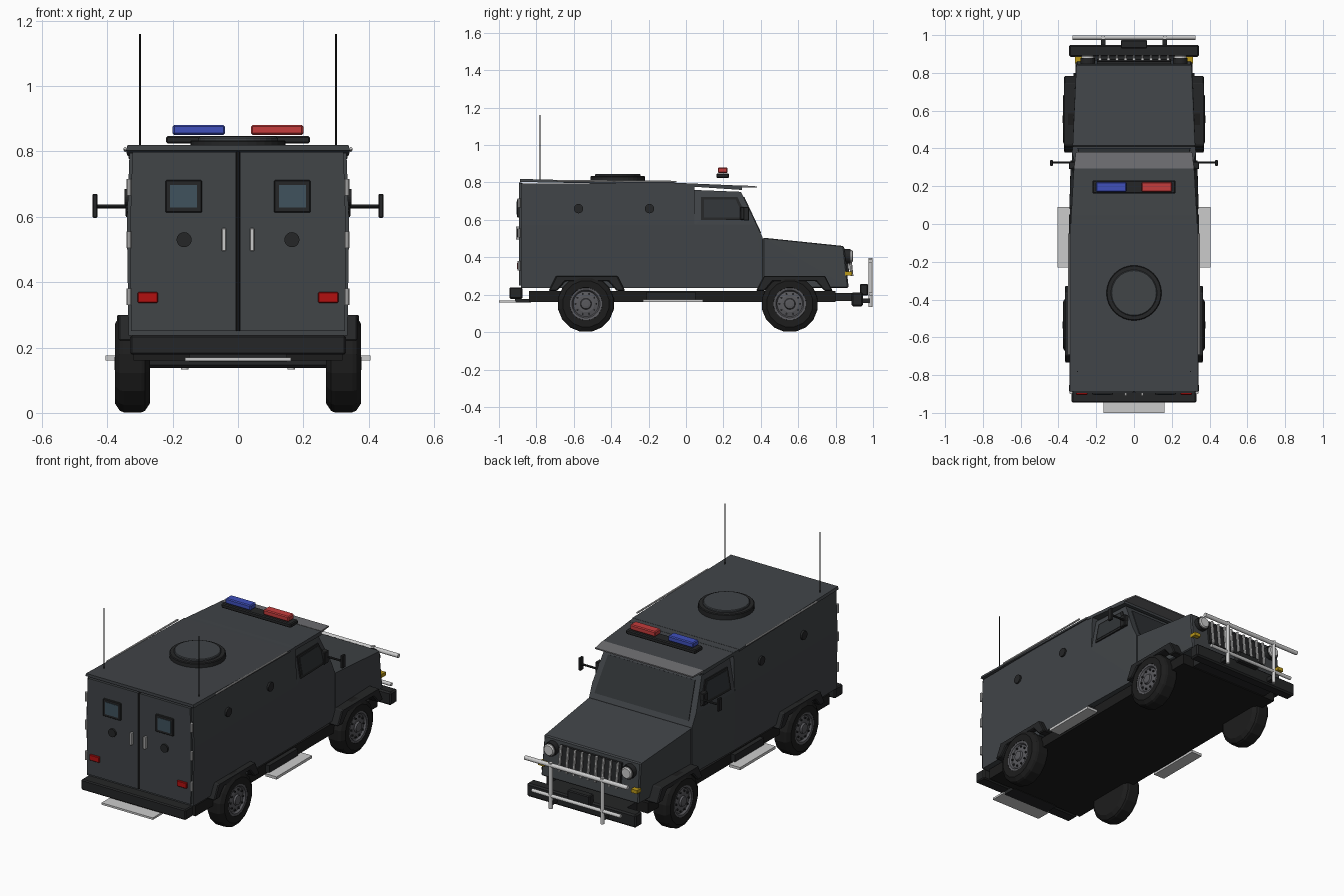
import bpy, bmesh, math
from mathutils import Vector


def material(name, rgb):
    m = bpy.data.materials.new(name)
    m.diffuse_color = (*rgb, 1)
    return m


PAINT = material("armour_paint", (0.052, 0.058, 0.064))
DARK = material("dark_trim", (0.018, 0.019, 0.02))
RUBBER = material("rubber", (0.012, 0.012, 0.012))
GLASS = material("window_glass", (0.05, 0.085, 0.11))
TINT = material("tinted_glass", (0.03, 0.034, 0.038))
RIM = material("rim_grey", (0.1, 0.1, 0.11))
VISOR = material("visor_grey", (0.16, 0.16, 0.17))
RED = material("red_lamp", (0.55, 0.045, 0.045))
TAIL = material("tail_red", (0.45, 0.005, 0.005))
BLUE = material("blue_lamp", (0.05, 0.08, 0.5))
AMBER = material("amber_lamp", (0.5, 0.32, 0.01))


def finish(name, bm, mat=None, bevel=0.0):
    bmesh.ops.recalc_face_normals(bm, faces=bm.faces)
    me = bpy.data.meshes.new(name)
    bm.to_mesh(me)
    bm.free()
    ob = bpy.data.objects.new(name, me)
    bpy.context.collection.objects.link(ob)
    if mat:
        me.materials.append(mat)
    if bevel:
        mod = ob.modifiers.new("bevel", 'BEVEL')
        mod.width, mod.segments = bevel, 1
    return ob


def hull(name, pts, mat=None, bevel=0.0):
    """Convex solid around the given points."""
    bm = bmesh.new()
    for p in pts:
        bm.verts.new(p)
    bmesh.ops.convex_hull(bm, input=bm.verts)
    bmesh.ops.dissolve_limit(bm, angle_limit=0.01, verts=bm.verts, edges=bm.edges)
    return finish(name, bm, mat, bevel)


def sym(pts):
    return [(s * x, y, z) for x, y, z in pts for s in (-1, 1)]


def box(name, x, y, z, mat=None, bevel=0.0):
    return hull(name, [(a, b, c) for a in x for b in y for c in z], mat, bevel)


def rod(name, a, b, r, mat=None, n=12, bevel=0.0):
    a, b = Vector(a), Vector(b)
    bm = bmesh.new()
    bmesh.ops.create_cone(bm, cap_ends=True, segments=n, radius1=r, radius2=r, depth=(b - a).length)
    ob = finish(name, bm, mat, bevel)
    ob.location = (a + b) / 2
    ob.rotation_euler = (b - a).to_track_quat('Z', 'Y').to_euler()
    return ob


def arch(name, s, y0, outer, inner, x0, x1):
    """Fender strip between an outer and an inner open outline."""
    bm = bmesh.new()
    grid = [[bm.verts.new((s * x, y0 + y, z)) for y, z in line]
            for x, line in ((x0, outer), (x1, outer), (x1, inner), (x0, inner))]
    for k in range(4):
        a, b = grid[k], grid[(k + 1) % 4]
        for i in range(len(a) - 1):
            bm.faces.new((a[i], a[i + 1], b[i + 1], b[i]))
    for i in (0, -1):
        bm.faces.new([g[i] for g in grid])
    return finish(name, bm, DARK, 0.005)


def revolve(name, profile, center, s, mat, n=16):
    """Spin an (x, radius) profile about the wheel axle."""
    bm = bmesh.new()
    rings = [[bm.verts.new((s * x, r * math.cos(t), r * math.sin(t)))
              for t in [2 * math.pi * (i + 0.5) / n for i in range(n)]] for x, r in profile]
    for a, b in zip(rings, rings[1:]):
        for i in range(n):
            bm.faces.new((a[i], a[(i + 1) % n], b[(i + 1) % n], b[i]))
    bm.faces.new(rings[0])
    bm.faces.new(rings[-1])
    ob = finish(name, bm, mat)
    ob.location = center
    return ob


# Body shells: rear box, lower cab, tapered upper cab, hood
hull("rear_body", sym([(x, y, z) for y in (-0.882, 0.045)
     for x, z in ((0.335, 0.237), (0.34, 0.575), (0.332, 0.795))]), PAINT)
hull("cab_lower", sym([(0.335, 0.045, 0.237), (0.34, 0.045, 0.575), (0.328, 0.377, 0.575),
     (0.325, 0.41, 0.505), (0.325, 0.41, 0.237)]), PAINT)
hull("cab_upper", sym([(0.34, 0.045, 0.575), (0.307, 0.045, 0.76), (0.305, 0.294, 0.75),
     (0.328, 0.377, 0.575)]), PAINT)
hull("hood", sym([(0.325, 0.41, 0.237), (0.325, 0.41, 0.505), (0.305, 0.845, 0.46),
     (0.308, 0.87, 0.237)]), PAINT, 0.006)

# Roof plates and sun visor
hull("roof_rear", sym([(0.343, -0.888, 0.803), (0.338, -0.888, 0.819), (0.338, 0.0, 0.786),
     (0.338, 0.0, 0.797)]), PAINT)
hull("roof_cab", sym([(0.335, 0.0, 0.78), (0.335, 0.0, 0.796), (0.318, 0.30, 0.76),
     (0.318, 0.30, 0.783)]), PAINT)
hull("sun_visor", sym([(0.318, 0.295, 0.774), (0.318, 0.295, 0.785), (0.308, 0.38, 0.772),
     (0.308, 0.38, 0.779)]), VISOR)

# Windshield
nrm = Vector((0, 0.905, 0.425))
edge = [(0.275, 0.308, 0.722), (0.298, 0.398, 0.53)]
hull("windshield", sym([tuple(Vector(p) + nrm * d) for p in edge for d in (-0.01, 0.004)]), TINT)

# Roof hatch and light bar
rod("hatch_ring", (0, -0.365, 0.79), (0, -0.365, 0.834), 0.146, DARK, 32, 0.004)
rod("hatch_lid", (0, -0.365, 0.82), (0, -0.365, 0.845), 0.122, PAINT, 32, 0.004)
box("light_bar_base", (-0.22, 0.22), (0.162, 0.23), (0.824, 0.848), DARK, 0.005)
box("light_blue", (-0.2, -0.04), (0.17, 0.222), (0.851, 0.881), BLUE, 0.005)
box("light_red", (0.04, 0.2), (0.17, 0.222), (0.851, 0.881), RED, 0.005)

# Underbody, bumpers, steps
box("chassis", (-0.32, 0.32), (-0.84, 0.8), (0.16, 0.22), RUBBER)
box("rear_bumper", (-0.33, 0.33), (-0.945, -0.875), (0.178, 0.238), DARK, 0.006)
box("rear_step", (-0.162, 0.162), (-1.0, -0.91), (0.159, 0.17))
box("rear_step_mount", (-0.15, 0.15), (-0.915, -0.83), (0.158, 0.178), DARK)
box("front_bumper", (-0.345, 0.345), (0.885, 0.947), (0.138, 0.213), DARK, 0.008)
box("front_bumper_mount", (-0.25, 0.25), (0.78, 0.89), (0.165, 0.21), DARK)
box("winch", (-0.07, 0.07), (0.93, 0.973), (0.195, 0.257), DARK, 0.005)

# Bull bar
rod("bull_bar_top", (-0.325, 0.987, 0.38), (0.325, 0.987, 0.38), 0.012)
rod("bull_bar_low", (-0.28, 0.987, 0.205), (0.28, 0.987, 0.205), 0.01)

# Grille
hull("grille_panel", [(x, y, z) for x in (-0.195, 0.195)
     for y, z in ((0.83, 0.437), (0.86, 0.437), (0.874, 0.305), (0.84, 0.305))], DARK)
for i in range(9):
    x = -0.18 + 0.045 * i
    rod("grille_bar", (x, 0.872, 0.44), (x, 0.887, 0.3), 0.008, None, 8)

# Rear doors meet at the centre line
rod("rear_door_seal", (0, -0.886, 0.25), (0, -0.886, 0.8), 0.006, RUBBER, 8)

for s in (-1, 1):
    # Rear door with window, port, handle, tail light, hinges
    hull("rear_door", [(s * x, y, z) for y in (-0.894, -0.875)
         for x, z in ((0.006, 0.25), (0.327, 0.25), (0.33, 0.575), (0.323, 0.798), (0.006, 0.798))], PAINT)
    box("rear_window_frame", (s * 0.11, s * 0.222), (-0.903, -0.89), (0.613, 0.712), DARK, 0.003)
    box("rear_window", (s * 0.125, s * 0.208), (-0.905, -0.89), (0.628, 0.697), GLASS)
    rod("rear_port", (s * 0.165, -0.904, 0.53), (s * 0.165, -0.89, 0.53), 0.023, DARK, 20)
    box("rear_handle", (s * 0.037, s * 0.05), (-0.91, -0.89), (0.495, 0.565), None, 0.002)
    box("tail_light", (s * 0.245, s * 0.307), (-0.904, -0.89), (0.337, 0.37), TAIL, 0.003)
    for z in (0.355, 0.53, 0.69):
        rod("door_hinge", (s * 0.333, -0.893, z - 0.025), (s * 0.333, -0.893, z + 0.025), 0.008, None, 10)

    # Side gun ports, roof rail, antenna
    for y in (-0.575, -0.195):
        rod("side_port", (s * 0.33, y, 0.66), (s * 0.347, y, 0.66), 0.025, DARK, 20)
    rod("roof_rail", (s * 0.345, -0.69, 0.809), (s * 0.345, -0.05, 0.804), 0.005, None, 8)
    rod("antenna", (s * 0.3, -0.78, 0.81), (s * 0.3, -0.78, 1.16), 0.003, RUBBER, 6)

    # Cab side window, following the tilted wall
    def wall(pts, out):
        return [(s * (0.341 - (z - 0.575) * 0.187 - max(0, y - 0.1) * 0.03 + d), y, z)
                for y, z in pts for d in (-0.012, out)]
    hull("side_window_frame", wall([(0.08, 0.6), (0.08, 0.722), (0.275, 0.722), (0.335, 0.6)], 0.006), DARK)
    hull("side_window", wall([(0.095, 0.614), (0.095, 0.71), (0.265, 0.71), (0.312, 0.614)], 0.008), TINT)

    # Mirror
    box("mirror_mount", (s * 0.31, s * 0.345), (0.29, 0.33), (0.6, 0.67), DARK, 0.004)
    rod("mirror_arm", (s * 0.33, 0.325, 0.632), (s * 0.435, 0.325, 0.632), 0.006, DARK, 8)
    box("mirror", (s * 0.43, s * 0.445), (0.308, 0.338), (0.597, 0.67), DARK, 0.003)

    # Side step and its bracket
    box("side_step", (s * 0.335, s * 0.405), (-0.23, 0.09), (0.16, 0.175))
    box("side_step_bracket", (s * 0.3, s * 0.345), (-0.21, 0.05), (0.172, 0.215), DARK)

    # Front lamps and bull bar uprights
    rod("headlight", (s * 0.245, 0.84, 0.405), (s * 0.245, 0.893, 0.405), 0.033, None, 20, 0.006)
    rod("headlight_ring", (s * 0.245, 0.84, 0.405), (s * 0.245, 0.88, 0.405), 0.039, DARK, 20)
    box("turn_signal", (s * 0.275, s * 0.312), (0.85, 0.888), (0.303, 0.323), AMBER)
    rod("bull_bar_post", (s * 0.163, 0.987, 0.133), (s * 0.163, 0.987, 0.395), 0.011)
    box("bull_bar_bracket", (s * 0.15, s * 0.176), (0.93, 0.985), (0.155, 0.18), DARK)

    # Fenders
    outer = [(-0.205, 0.22), (-0.165, 0.3), (0.165, 0.3), (0.205, 0.22)]
    inner = [(-0.16, 0.22), (-0.115, 0.272), (0.115, 0.272), (0.16, 0.22)]
    arch("rear_fender", s, -0.53, outer, inner, 0.3, 0.366)
    arch("front_fender", s, 0.58, outer, inner, 0.28, 0.37)

    # Wheels: tyre, rim, hub, bolts
    for y in (-0.535, 0.555):
        c = (0, y, 0.151)
        revolve("tyre", [(0.27, 0.08), (0.27, 0.125), (0.285, 0.148), (0.295, 0.152), (0.35, 0.152),
                         (0.362, 0.147), (0.376, 0.125), (0.374, 0.088), (0.36, 0.084)], c, s, RUBBER)
        revolve("rim", [(0.33, 0.087), (0.373, 0.087), (0.371, 0.075), (0.36, 0.068),
                        (0.366, 0.045), (0.366, 0.03), (0.376, 0.026), (0.378, 0.015)], c, s, RIM, 24)
        for i in range(10):
            t = math.tau * i / 10
            p = (y + 0.055 * math.cos(t), 0.151 + 0.055 * math.sin(t))
            rod("wheel_bolt", (s * 0.355, *p), (s * 0.37, *p), 0.006, DARK, 6)

# Axles
for y in (-0.535, 0.555):
    rod("axle", (-0.28, y, 0.18), (0.28, y, 0.18), 0.018, RUBBER)
